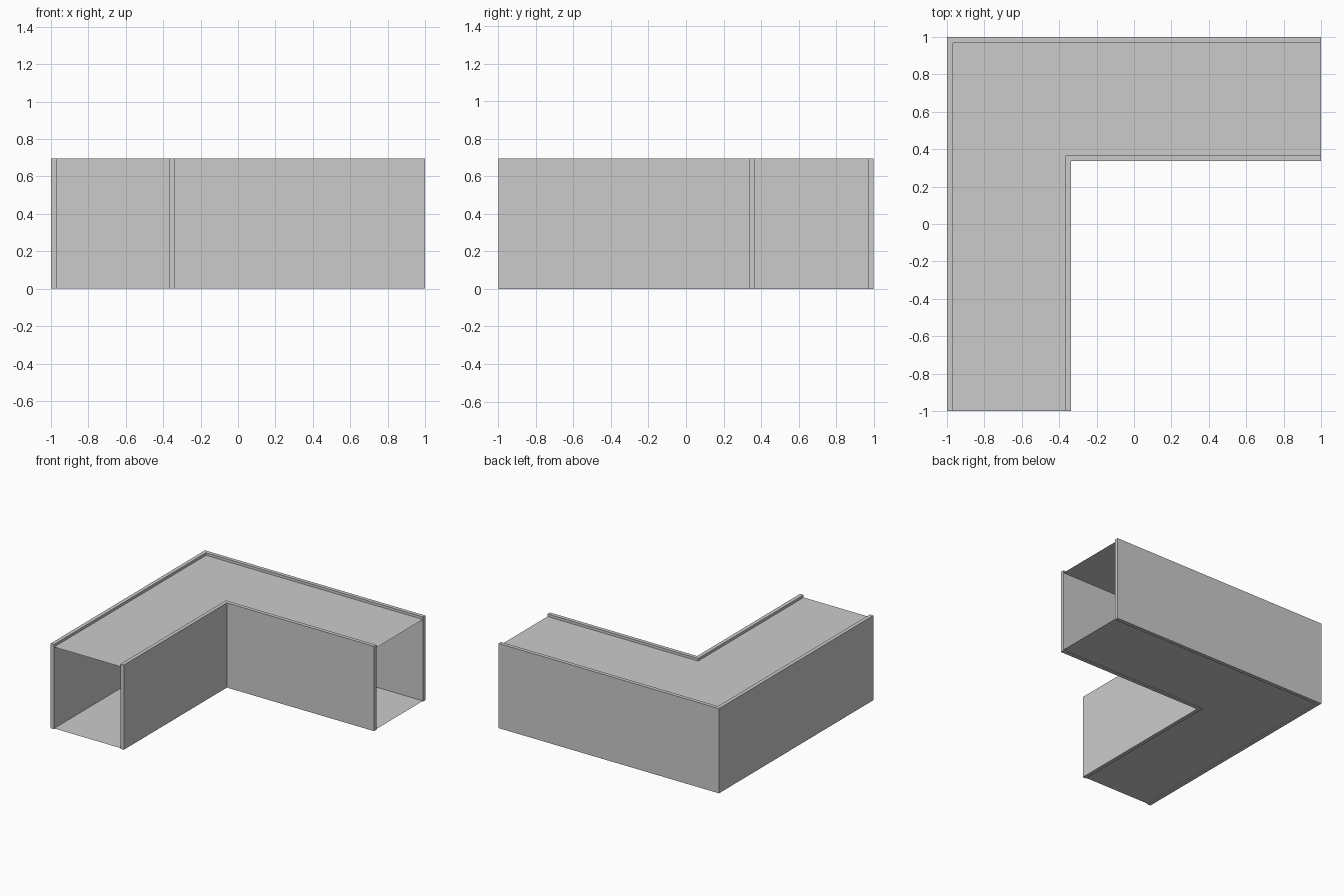
import bpy, bmesh

if "Cube" in bpy.data.objects:
    bpy.data.objects.remove(bpy.data.objects["Cube"])

HEIGHT = 0.695      # wall height
INNER = 0.336       # visible face of the inside-corner wall
T = 0.031           # wall thickness


def corner_path(d):
    """L-shaped line whose bend sits at (-d, d)."""
    return [(-d, -1), (-d, d), (1, d)]


def l_shape(name, outer, inner, z, height=0.0):
    """L-shaped strip between two bends, optionally extruded upwards."""
    bm = bmesh.new()
    a = [bm.verts.new((x, y, z)) for x, y in corner_path(outer)]
    b = [bm.verts.new((x, y, z)) for x, y in corner_path(inner)]
    for i in range(2):
        bm.faces.new((a[i], b[i], b[i + 1], a[i + 1]))
    if height:
        ext = bmesh.ops.extrude_face_region(bm, geom=bm.faces[:], use_keep_orig=True)
        top = [v for v in ext["geom"] if isinstance(v, bmesh.types.BMVert)]
        bmesh.ops.translate(bm, verts=top, vec=(0, 0, height))
    bmesh.ops.recalc_face_normals(bm, faces=bm.faces[:])
    mesh = bpy.data.meshes.new(name)
    bm.to_mesh(mesh)
    bm.free()
    obj = bpy.data.objects.new(name, mesh)
    bpy.context.collection.objects.link(obj)
    return obj


# Thick walls around the outside and inside of the bend
l_shape("outer_wall", 1.0, 1.0 - T, 0.0, HEIGHT)
l_shape("inner_wall", INNER + T, INNER, 0.0, HEIGHT)

# Thin floor and recessed ceiling sheets spanning between the walls
l_shape("floor", 1.0 - T, INNER + T, 0.006)
l_shape("ceiling", 1.0 - T, INNER + T, 0.674)
